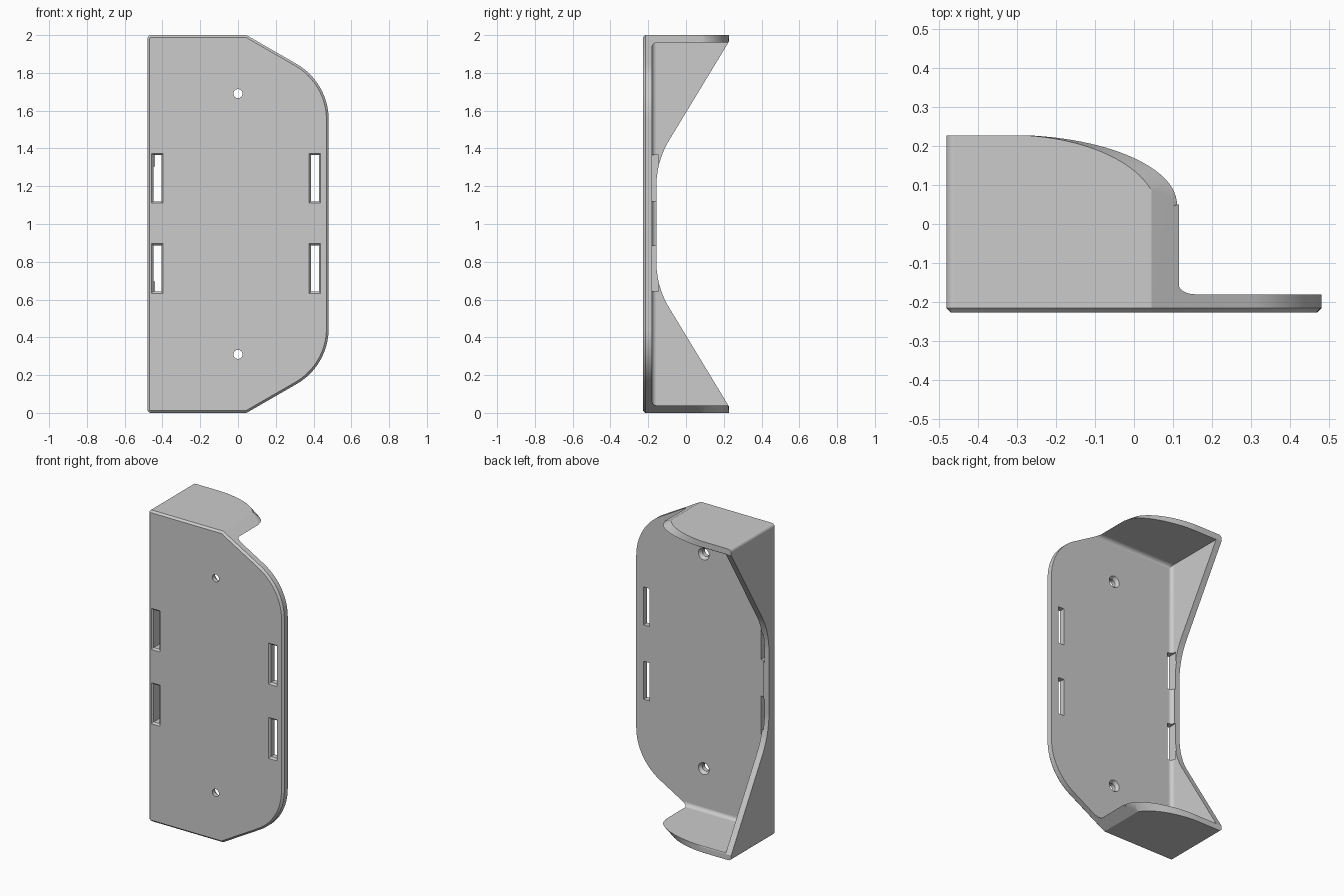
import bpy, bmesh
from math import sin, cos, pi, radians, tan
from mathutils import Vector

cube = bpy.data.objects.get("Cube")
if cube:
    bpy.data.objects.remove(cube, do_unlink=True)

W, D, H = 0.48, 0.227, 2.0      # half width, half depth, height
WALL, PLATE_Y = 0.04, -0.18     # wall thickness, inner face of the plate


def arc(cx, cy, r, a0, a1, n, ry=None):
    """Points on a circular or elliptical arc, angles in degrees."""
    ry = r if ry is None else ry
    angles = [radians(a0 + (a1 - a0) * i / n) for i in range(n + 1)]
    return [(cx + r * cos(a), cy + ry * sin(a)) for a in angles]


def loft(name, rings, bevel_edges=None, offset=0.0, segments=1):
    """Closed solid through matching rings, with optional bevelled edges."""
    bm = bmesh.new()
    loops = [[bm.verts.new(p) for p in ring] for ring in rings]
    for a, b in zip(loops, loops[1:]):
        for i in range(len(a)):
            j = (i + 1) % len(a)
            bm.faces.new((a[i], a[j], b[j], b[i]))
    bm.faces.new(loops[0])
    bm.faces.new(loops[-1])
    bmesh.ops.recalc_face_normals(bm, faces=bm.faces)
    if bevel_edges:
        edges = [e for e in bm.edges if bevel_edges(e)]
        bmesh.ops.bevel(bm, geom=edges, offset=offset, segments=segments,
                        profile=0.5, affect='EDGES')
        bmesh.ops.recalc_face_normals(bm, faces=bm.faces)
    mesh = bpy.data.meshes.new(name)
    bm.to_mesh(mesh)
    bm.free()
    obj = bpy.data.objects.new(name, mesh)
    bpy.context.collection.objects.link(obj)
    return obj


def rect(cx, cz, hx, hz):
    return [(cx - hx, cz - hz), (cx + hx, cz - hz), (cx + hx, cz + hz), (cx - hx, cz + hz)]


def at_y(points, y):
    return [Vector((x, y, z)) for x, z in points]


def edge_at_y(y):
    return lambda e: all(abs(v.co.y - y) < 1e-4 for v in e.verts)


# Outer block: front outline with clipped, rounded corners on one side
r = 0.34
upper = arc(W - r, 1.553, r, 0, 60, 16) + [(0.045, H)] + arc(0.02 - W, H - 0.02, 0.02, 90, 180, 5)
outline = upper + [(x, H - z) for x, z in reversed(upper)]
bracket = loft("bracket", [at_y(outline, -D), at_y(outline, D)],
               edge_at_y(-D), 0.012)

cutters = []

# Inner cavity, filleted where the walls meet the plate
cavity = [(WALL - W, WALL), (1, WALL), (1, H - WALL), (WALL - W, H - WALL)]
cutters.append(loft("cavity_cutter", [at_y(cavity, PLATE_Y), at_y(cavity, 1)],
                    edge_at_y(PLATE_Y), 0.025, 6))

# Sloped opening in the side wall
R, low = 0.47, -0.157
half = [(y, z) for y, z in arc(low + R, 1.2, R, 180, 150, 10)]
y0, z0 = half[-1]
half.append((0.5, z0 + (0.5 - y0) * tan(radians(58.8))))
side = half + [(y, H - z) for y, z in reversed(half)]
cutters.append(loft("side_cutter", [[Vector((x, y, z)) for y, z in side] for x in (-1, 1)]))


# Curved free edges of the top and bottom lips
def lip_ring(t, flip):
    cx, cy = -0.32, 0.05 - 0.02 * t
    pts = arc(cx, cy, 0.43 - 0.05 * t, 90, 0, 28, 0.178 + 0.02 * t)
    pts += [(1, cy), (1, 0.6), (cx, 0.6)]
    z = H - WALL + WALL * t
    return [Vector((x, y, H - z if flip else z)) for x, y in pts]


for flip in (False, True):
    cutters.append(loft("lip_cutter", [lip_ring(t, flip) for t in (-0.25, 1.25)]))

# Strap slots with chamfered mouths
for x in (-0.427, 0.407):
    for z in (0.764, 1.242):
        steps = [(-0.25, 0.033), (-D, 0.031), (-D + 0.011, 0.021), (-0.145, 0.021)]
        cutters.append(loft("slot_cutter",
                            [at_y(rect(x, z, s, s + 0.101), y) for y, s in steps]))

# Screw holes, countersunk on the inside
for z in (0.31, 1.69):
    steps = [(-0.25, 0.024), (-0.2, 0.024), (PLATE_Y, 0.038), (-0.16, 0.038)]
    cutters.append(loft("hole_cutter",
                        [at_y(arc(0, z, s, 0, 345, 23), y) for y, s in steps]))

# Cut everything out of the block
bpy.ops.object.select_all(action='DESELECT')
bpy.context.view_layer.objects.active = bracket
bracket.select_set(True)
for c in cutters:
    c.hide_render = True
    mod = bracket.modifiers.new("cut", 'BOOLEAN')
    mod.operation, mod.solver, mod.object = 'DIFFERENCE', 'EXACT', c
    bpy.ops.object.modifier_apply(modifier=mod.name)
for c in cutters:
    bpy.data.objects.remove(c, do_unlink=True)

# Smooth fillets, sharp edges elsewhere
bpy.ops.object.shade_smooth_by_angle(angle=radians(28))
weighted = bracket.modifiers.new("weighted_normals", 'WEIGHTED_NORMAL')
weighted.keep_sharp = True

# Plain grey material
grey = (0.6, 0.6, 0.6, 1)
mat = bpy.data.materials.new("plain grey")
mat.use_nodes = True
mat.diffuse_color = grey
mat.node_tree.nodes["Principled BSDF"].inputs["Base Color"].default_value = grey
bracket.data.materials.clear()
bracket.data.materials.append(mat)
